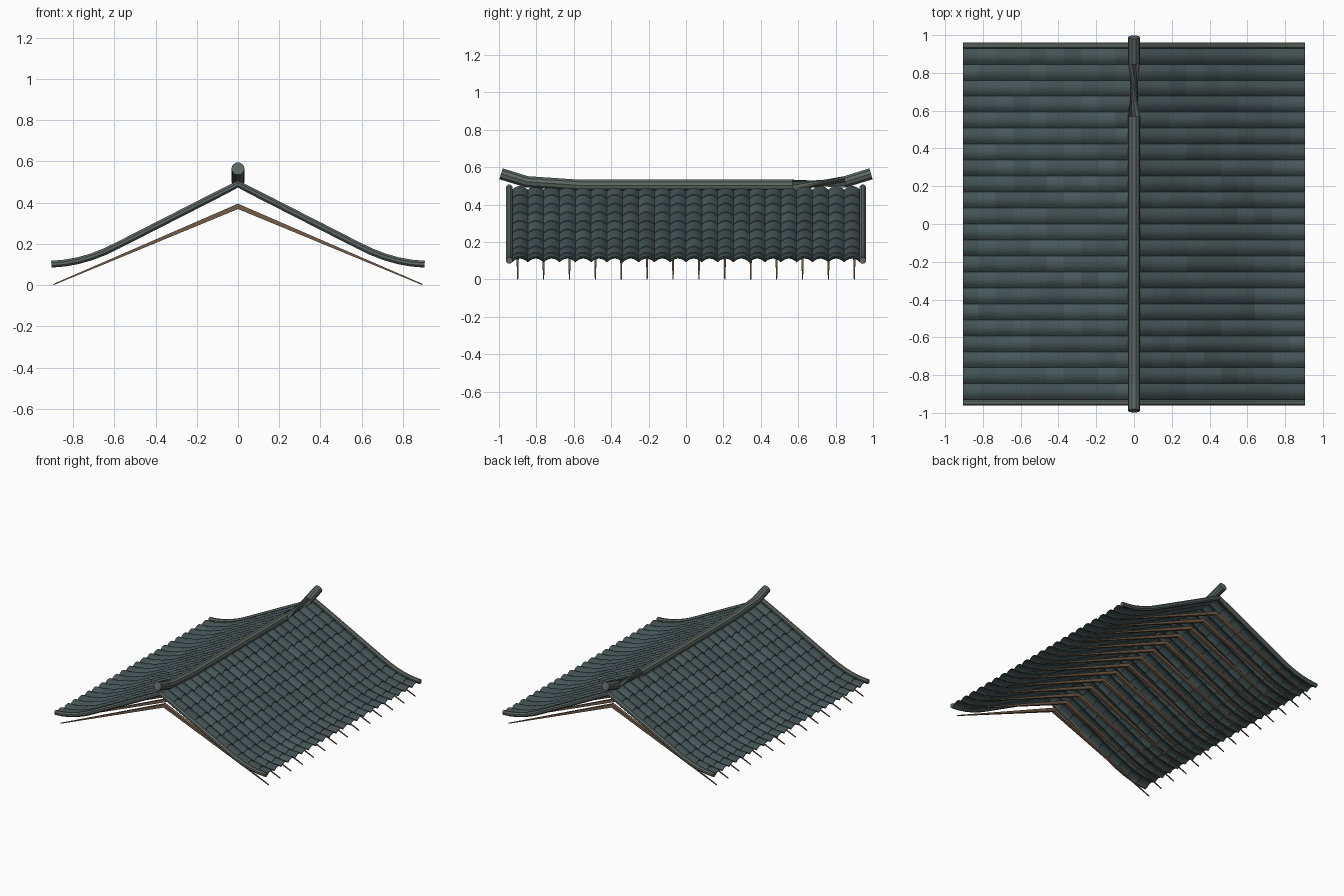
import bpy, bmesh, math, random
from mathutils import Vector

if "Cube" in bpy.data.objects:
    bpy.data.objects.remove(bpy.data.objects["Cube"])

random.seed(4)


def material(name, rgb):
    m = bpy.data.materials.new(name)
    m.diffuse_color = (*rgb, 1)
    m.use_nodes = True
    m.node_tree.nodes["Principled BSDF"].inputs["Base Color"].default_value = m.diffuse_color
    return m


tile_mats = [material("tile_%d" % i, (0.055 * f, 0.082 * f, 0.085 * f))
             for i, f in enumerate((0.92, 1.0, 1.08, 1.18))]
trim_mat = material("trim", (0.11, 0.14, 0.125))
wood_mat = material("wood", (0.17, 0.11, 0.065))


def loft(bm, rings, mat=0, shifts=None):
    """Skin closed rings into a capped solid; shifts twist a single span."""
    vs = [[bm.verts.new(p) for p in r] for r in rings]
    n = len(vs[0])
    off = 0
    for i in range(len(vs) - 1):
        s = (shifts or {}).get(i, 0)
        for k in range(n):
            l = (k + 1) % n
            f = bm.faces.new((vs[i][k], vs[i][l], vs[i + 1][(l + s) % n], vs[i + 1][(k + s) % n]))
            f.material_index = mat
    for r in (vs[0][::-1], vs[-1]):
        bm.faces.new(r).material_index = mat


def finish(name, bm, mats, smooth=None):
    bmesh.ops.recalc_face_normals(bm, faces=bm.faces)
    me = bpy.data.meshes.new(name)
    bm.to_mesh(me)
    bm.free()
    ob = bpy.data.objects.new(name, me)
    bpy.context.collection.objects.link(ob)
    for m in mats:
        me.materials.append(m)
    if smooth:
        bpy.ops.object.select_all(action='DESELECT')
        ob.select_set(True)
        bpy.context.view_layer.objects.active = ob
        bpy.ops.object.shade_smooth_by_angle(angle=math.radians(smooth))
    return ob


def tube(path, r, n, fixed):
    """Rings around a planar path; fixed is the normal of the path's plane."""
    rings = []
    for i, p in enumerate(path):
        t = (path[min(i + 1, len(path) - 1)] - path[max(i - 1, 0)]).normalized()
        up = t.cross(fixed).normalized()
        rings.append([p + r * (math.cos(a) * up + math.sin(a) * fixed)
                      for a in (2 * math.pi * (k + 0.5) / n for k in range(n))])
    return rings


def slope(x):
    """Roof height: straight from the ridge, flaring out at the eave."""
    x = abs(x)
    d = max(0, x - 0.6)
    return 0.49 - 0.51 * x + 0.5 * (0.48 / 0.305) * d * d


# Barrel tiles: 22 columns of 10 overlapping tiles on each slope
HALF, COLS, ROWS, SEG = 0.905, 22, 10, 6
w, step = 1.86 / COLS, HALF / ROWS
for side, name in ((1, "right_roof_tiles"), (-1, "left_roof_tiles")):
    bm = bmesh.new()
    for c in range(COLS):
        for r in range(ROWS):
            x0 = r * step
            x1 = min(x0 + step + 0.008, HALF)
            rings = []
            for x, lift in ((x0, -0.010), (x1, -0.005)):
                top = [Vector((side * x, -0.93 + w * (c + k / SEG),
                               slope(x) + lift + 0.02 * (1 - (2 * k / SEG - 1) ** 2)))
                       for k in range(SEG + 1)]
                rings.append(top + [p - Vector((0, 0, 0.005)) for p in reversed(top)])
            loft(bm, rings, random.choice((0, 1, 1, 1, 2, 2, 3)))
    finish(name, bm, tile_mats, 30)

# Verge trims along both gables
for y, name in ((-0.945, "front_verge_trim"), (0.945, "back_verge_trim")):
    bm = bmesh.new()
    path = [Vector((x, y, slope(x))) for x in (HALF * i / 14 for i in range(-14, 15))]
    loft(bm, tube(path, 0.018, 8, Vector((0, 1, 0))))
    finish(name, bm, [trim_mat])

# Ridge pole with upturned ends and one twisted span near the back
pts = [(-0.989, 0.565), (-0.85, 0.522), (-0.57, 0.503), (0.57, 0.503), (0.85, 0.522), (0.989, 0.565)]
bm = bmesh.new()
rings = tube([Vector((0, y, z)) for y, z in pts], 0.032, 10, Vector((1, 0, 0)))
for i in range(4, 6):
    rings[i] = rings[i][4:] + rings[i][:4]
loft(bm, rings)
finish("ridge_pole", bm, [trim_mat])

# Tapered rafters
bm = bmesh.new()
for i in range(14):
    y = -0.9 + 1.8 * i / 13
    for side in (1, -1):
        rings = []
        for x, z, h in ((0, 0.382, 0.013), (0.895, 0.003, 0.003)):
            rings.append([Vector((side * x, y + a * h, z + b * h))
                          for a, b in ((-1, -1), (1, -1), (1, 1), (-1, 1))])
        loft(bm, rings)
finish("rafters", bm, [wood_mat])
